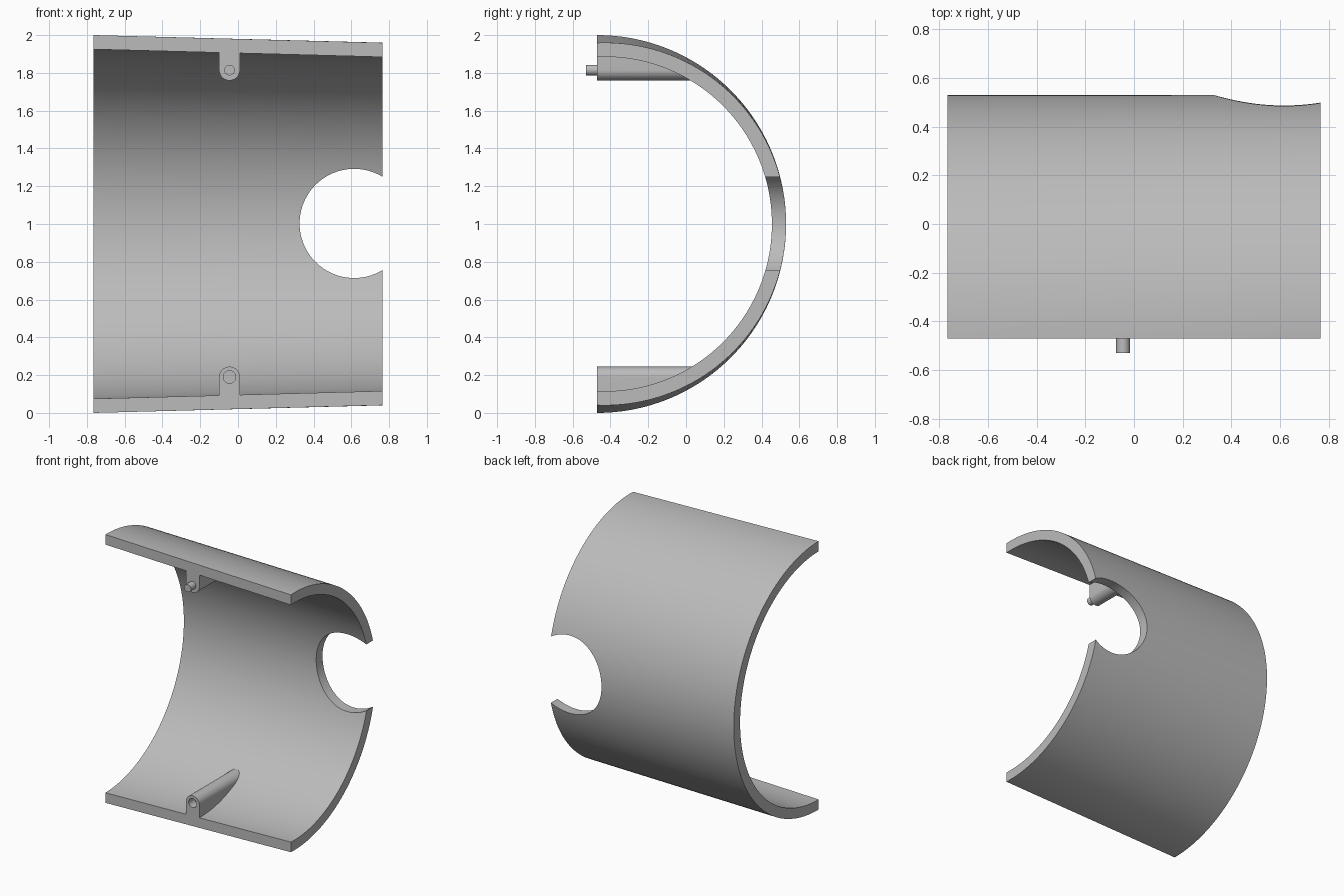
import bpy, bmesh, math

if "Cube" in bpy.data.objects:
    bpy.data.objects.remove(bpy.data.objects["Cube"])

HALF, FRONT, BACK, MID = 0.765, -0.47, 0.53, 1.0
WALL, BOSS_X, BOSS_R, PIN_R = 0.075, -0.045, 0.055, 0.03
BOSS_Z = {1: 1.815, -1: 0.19}

grey = bpy.data.materials.new("light_grey")
grey.use_nodes = True
colour = (0.5, 0.5, 0.5, 1)
grey.diffuse_color = colour
grey.node_tree.nodes["Principled BSDF"].inputs["Base Color"].default_value = colour


def loft(name, start, end, cut_front=False):
    """Closed solid between two rings of equal length."""
    bm = bmesh.new()
    a = [bm.verts.new(p) for p in start]
    b = [bm.verts.new(p) for p in end]
    n = len(a)
    for i in range(n):
        j = (i + 1) % n
        bm.faces.new((a[i], a[j], b[j], b[i]))
    bm.faces.new(a[::-1])
    bm.faces.new(b)
    if cut_front:
        geom = bm.verts[:] + bm.edges[:] + bm.faces[:]
        cut = bmesh.ops.bisect_plane(bm, geom=geom, plane_co=(0, FRONT, 0),
                                     plane_no=(0, -1, 0), clear_outer=True)
        edges = [e for e in cut["geom_cut"] if isinstance(e, bmesh.types.BMEdge)]
        bmesh.ops.contextual_create(bm, geom=edges)
    bmesh.ops.recalc_face_normals(bm, faces=bm.faces)
    mesh = bpy.data.meshes.new(name)
    bm.to_mesh(mesh)
    bm.free()
    mesh.materials.append(grey)
    ob = bpy.data.objects.new(name, mesh)
    bpy.context.collection.objects.link(ob)
    return ob


def wall_ring(x, inset, count=192):
    """Circle of the tapered wall; its back stays in one straight line."""
    r = 0.98 - 0.02 * x / HALF
    yc = BACK - r
    r -= inset
    angles = [math.tau * i / count for i in range(count)]
    return [(x, yc + r * math.cos(t), MID + r * math.sin(t)) for t in angles]


def prism(name, outline, y0, y1):
    return loft(name, [(x, y0, z) for x, z in outline], [(x, y1, z) for x, z in outline])


def disc(x, z, r, count=48):
    return [(x + r * math.cos(math.tau * i / count),
             z + r * math.sin(math.tau * i / count)) for i in range(count)]


def subtract(ob, cutter):
    mod = ob.modifiers.new("cut", "BOOLEAN")
    mod.operation, mod.solver, mod.object = "DIFFERENCE", "EXACT", cutter
    bpy.context.view_layer.objects.active = ob
    bpy.ops.object.modifier_apply(modifier=mod.name)
    bpy.data.objects.remove(cutter)


# Tapered half shell and the hollow inside it
shell = loft("half_shell", wall_ring(-HALF, 0), wall_ring(HALF, 0), cut_front=True)
hollow = loft("hollow_cutter", wall_ring(-1, WALL), wall_ring(1, WALL))

# Bosses are left standing by notching the hollow
for side, z in BOSS_Z.items():
    arc = [math.pi * i / 24 for i in range(25)]
    outline = [(BOSS_X + BOSS_R * math.cos(t), z - side * BOSS_R * math.sin(t)) for t in arc]
    outline += [(BOSS_X - BOSS_R, z + side * 0.3), (BOSS_X + BOSS_R, z + side * 0.3)]
    subtract(hollow, prism("boss_notch", outline, -0.7, 0.6))
subtract(shell, hollow)

# Round opening at the edge and the socket in the lower boss
subtract(shell, prism("opening_cutter", disc(0.615, 1.003, 0.289, 96), 0, 1))
subtract(shell, prism("socket_cutter", disc(BOSS_X, BOSS_Z[-1], PIN_R + 0.003), -0.6, FRONT + 0.07))

# Locating pin on the upper boss
pin = prism("locating_pin", disc(BOSS_X, BOSS_Z[1], PIN_R - 0.002), -0.53, FRONT + 0.01)

for ob in (shell, pin):
    bpy.ops.object.select_all(action="DESELECT")
    ob.select_set(True)
    bpy.context.view_layer.objects.active = ob
    bpy.ops.object.shade_smooth_by_angle(angle=math.radians(30))
